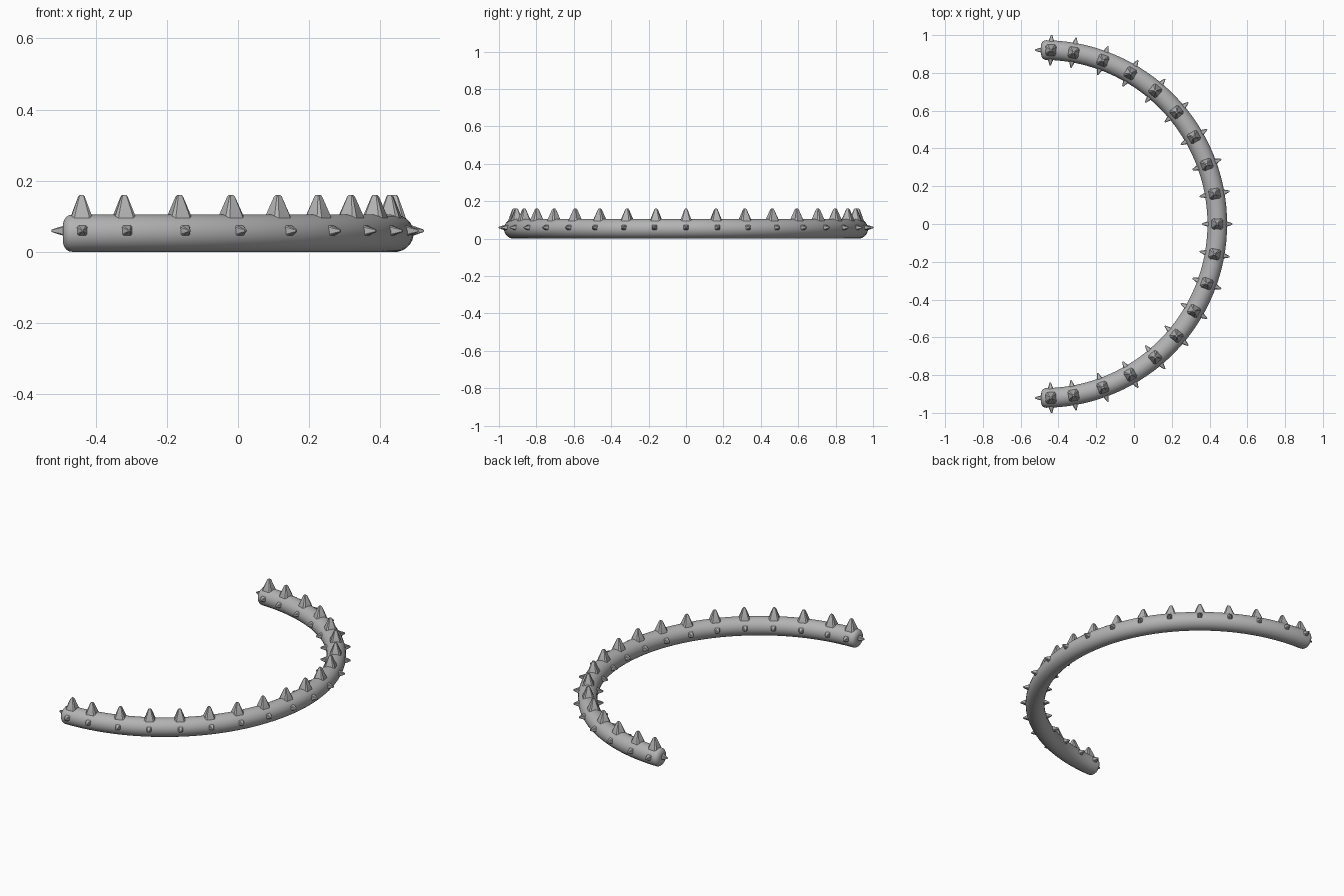
import bpy, bmesh, math
from mathutils import Vector

if "Cube" in bpy.data.objects:
    bpy.data.objects.remove(bpy.data.objects["Cube"])

CX, R, Z, TUBE = -0.48, 0.921, 0.0525, 0.0525

grey = bpy.data.materials.new("plain_grey")
grey.diffuse_color = (0.45, 0.45, 0.45, 1)
grey.use_nodes = True
grey.node_tree.nodes["Principled BSDF"].inputs["Base Color"].default_value = grey.diffuse_color


def finish(bm, name, angle):
    bmesh.ops.recalc_face_normals(bm, faces=bm.faces)
    me = bpy.data.meshes.new(name)
    bm.to_mesh(me)
    bm.free()
    me.materials.append(grey)
    ob = bpy.data.objects.new(name, me)
    bpy.context.collection.objects.link(ob)
    bpy.ops.object.select_all(action='DESELECT')
    ob.select_set(True)
    bpy.context.view_layer.objects.active = ob
    bpy.ops.object.shade_smooth_by_angle(angle=math.radians(angle))
    return ob


def loft(bm, rings):
    """Skin a list of vertex rings and cap both ends."""
    rings = [[bm.verts.new(p) for p in ring] for ring in rings]
    n = len(rings[0])
    for a, b in zip(rings, rings[1:]):
        for i in range(n):
            j = (i + 1) % n
            bm.faces.new((a[i], a[j], b[j], b[i]))
    bm.faces.new(rings[0])
    bm.faces.new(rings[-1])


def frame(a):
    """Centre point, outward direction and tangent at arc angle a."""
    out = Vector((math.cos(a), math.sin(a), 0))
    return Vector((CX, 0, Z)) + out * R, out, Vector((-out.y, out.x, 0))


# half-ring tube with rounded ends
END = math.pi / 2 + 0.013
cap = [(0, 0.025), (0.003, 0.037), (0.009, 0.0455), (0.017, 0.051), (0.026, TUBE)]
stations = [(-END + d / R, r) for d, r in cap]
lim = END - 0.026 / R
stations += [(-lim + 2 * lim * i / 64, TUBE) for i in range(1, 64)]
stations += [(END - d / R, r) for d, r in reversed(cap)]
bm = bmesh.new()
rings = []
for a, r in stations:
    c, out, tan = frame(a)
    rings.append([c + out * r * math.cos(t) + Vector((0, 0, r * math.sin(t)))
                  for t in (math.tau * (k + 0.5) / 24 for k in range(24))])
loft(bm, rings)
finish(bm, "curved_tube", 50)


def spike(bm, origin, axis, side, profile):
    """Square spike with chamfered corners; profile = (height, half width)."""
    up = axis.cross(side)
    rings = []
    for h, w in profile:
        k = w * 0.7
        sq = [(w, -k), (w, k), (k, w), (-k, w), (-w, k), (-w, -k), (-k, -w), (k, -w)]
        rings.append([origin + axis * h + side * x + up * y for x, y in sq])
    loft(bm, rings)


TOP = [(0.035, 0.032), (0.052, 0.0275), (0.103, 0.009), (0.108, 0.005)]
SMALL = [(0.040, 0.017), (0.052, 0.0135), (0.078, 0.0045), (0.081, 0.0025)]
angles = [math.radians(d) for d in [-87.5, *range(-80, 81, 10), 87.5]]
UP = Vector((0, 0, 1))
LIFT = UP * 0.007

# large spikes along the top
bm = bmesh.new()
for a in angles:
    c, out, tan = frame(a)
    spike(bm, c, UP, tan, TOP)
finish(bm, "top_spikes", 30)

# small spikes on the outer and inner sides
for name, s in (("outer_spikes", 1), ("inner_spikes", -1)):
    bm = bmesh.new()
    for a in angles:
        c, out, tan = frame(a)
        spike(bm, c + LIFT, out * s, tan, SMALL)
    finish(bm, name, 30)

# one small spike on each tube end
bm = bmesh.new()
for s in (-1, 1):
    c, out, tan = frame(s * END)
    spike(bm, c + LIFT, tan * s, out, [(-0.01, 0.017), (0, 0.0135), (0.029, 0.0045), (0.032, 0.0025)])
finish(bm, "end_spikes", 30)
